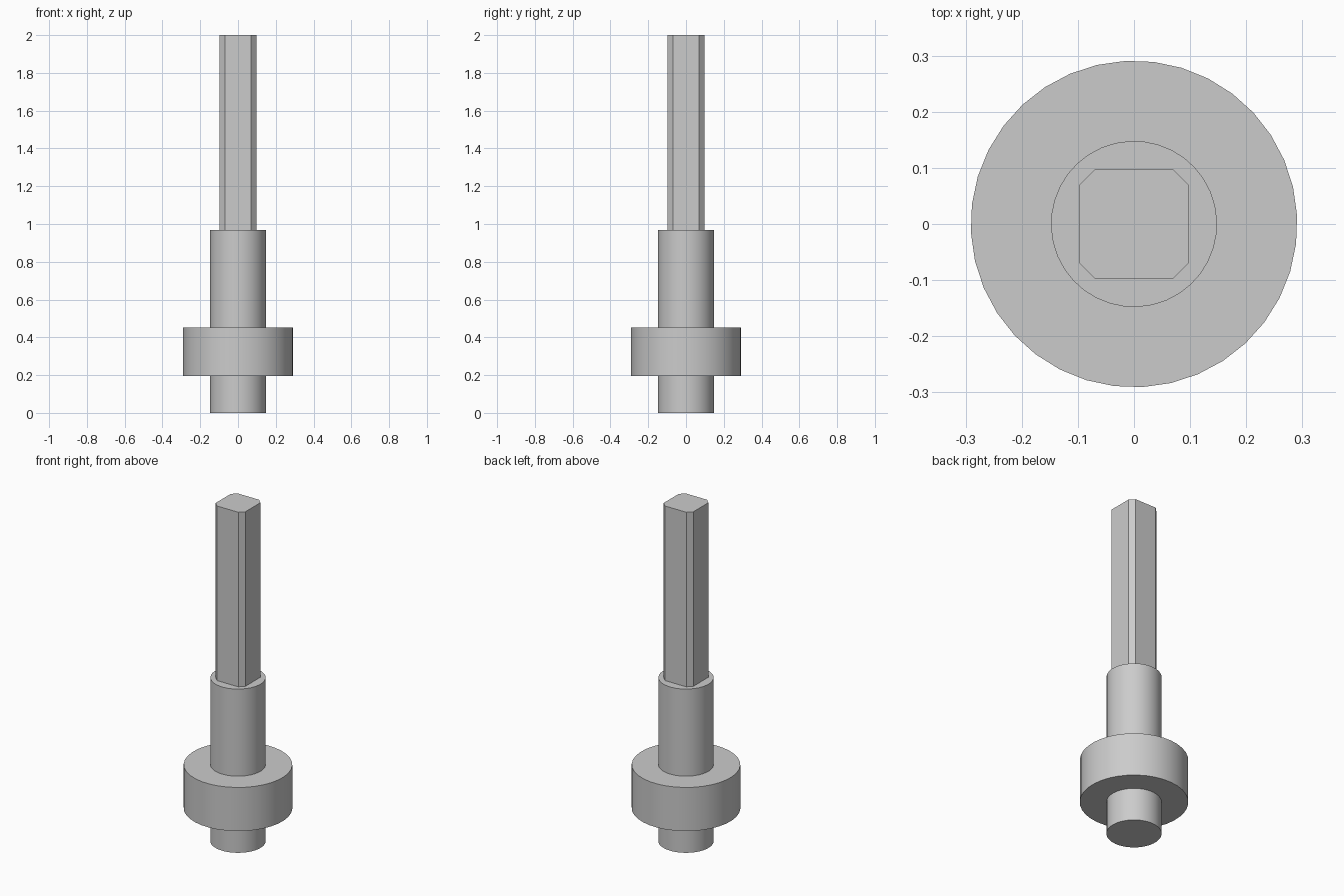
import bpy
import bmesh
from math import cos, sin, pi, radians

if "Cube" in bpy.data.objects:
    bpy.data.objects.remove(bpy.data.objects["Cube"], do_unlink=True)

# Single grey metal
metal = bpy.data.materials.new("grey_metal")
metal.use_nodes = True
GREY = (0.6, 0.6, 0.6, 1)
metal.diffuse_color = GREY
metal.node_tree.nodes["Principled BSDF"].inputs["Base Color"].default_value = GREY


def loft(name, rings):
    """Join stacked outlines into a closed solid with end caps."""
    bm = bmesh.new()
    loops = [[bm.verts.new(p) for p in ring] for ring in rings]
    count = len(loops[0])
    for low, high in zip(loops, loops[1:]):
        for i in range(count):
            j = (i + 1) % count
            bm.faces.new((low[i], low[j], high[j], high[i]))
    bm.faces.new(loops[0][::-1])
    bm.faces.new(loops[-1])
    bmesh.ops.recalc_face_normals(bm, faces=bm.faces)
    mesh = bpy.data.meshes.new(name)
    bm.to_mesh(mesh)
    bm.free()
    mesh.materials.append(metal)
    obj = bpy.data.objects.new(name, mesh)
    bpy.context.collection.objects.link(obj)
    return obj


def circle(radius, z, sides=36, turn=radians(3)):
    angles = [turn + 2 * pi * i / sides for i in range(sides)]
    return [(radius * cos(a), radius * sin(a), z) for a in angles]


def chamfered_square(half, flat, z):
    corner = [(half, -flat), (half, flat)]
    points = []
    for _ in range(4):
        points += [(x, y, z) for x, y in corner]
        corner = [(-y, x) for x, y in corner]
    return points


# Round shaft with its wide collar, turned as one piece
SHAFT, COLLAR = 0.148, 0.291
profile = [(SHAFT, 0), (SHAFT, 0.195), (COLLAR, 0.195),
           (COLLAR, 0.453), (SHAFT, 0.453), (SHAFT, 0.968)]
shaft = loft("shaft_with_collar", [circle(r, z) for r, z in profile])

# Square drive bar with chamfered corners
loft("square_drive", [chamfered_square(0.097, 0.07, z) for z in (0.968, 2)])

# Smooth round walls, crisp rims
bpy.ops.object.select_all(action="DESELECT")
shaft.select_set(True)
bpy.context.view_layer.objects.active = shaft
bpy.ops.object.shade_smooth_by_angle(angle=radians(30))
